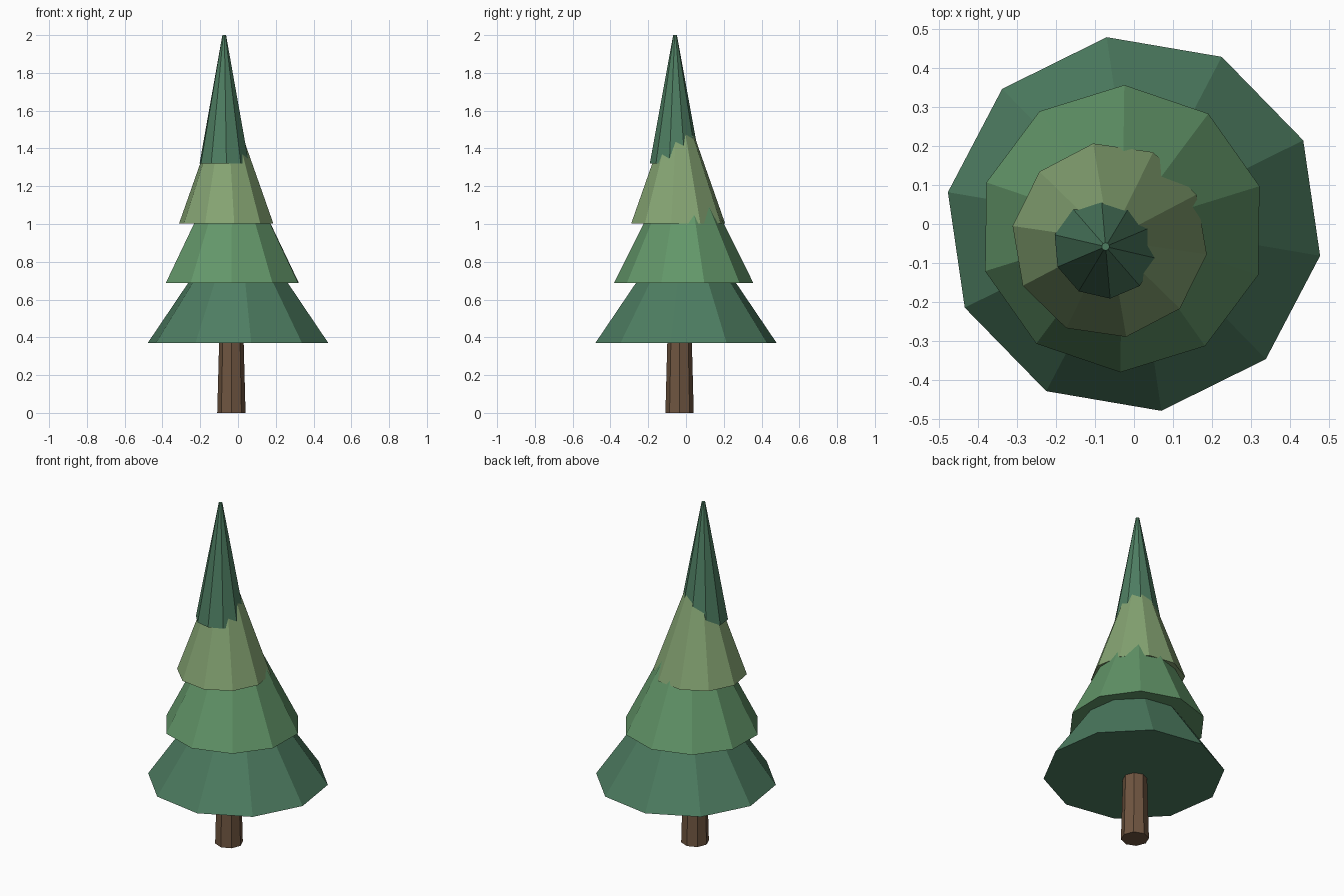
import bpy, math

if "Cube" in bpy.data.objects:
    bpy.data.objects.remove(bpy.data.objects["Cube"])


def material(name, rgb):
    m = bpy.data.materials.new(name)
    m.diffuse_color = (*rgb, 1)
    m.use_nodes = True
    m.node_tree.nodes["Principled BSDF"].inputs["Base Color"].default_value = m.diffuse_color
    return m


def ring_cone(name, sides, r1, r2, z1, z2, x, y, first_angle, mat):
    """Flat-shaded capped cone with one vertex at first_angle degrees."""
    rings = [[(x + r * math.cos(math.radians(first_angle) + 2 * math.pi * i / sides),
               y + r * math.sin(math.radians(first_angle) + 2 * math.pi * i / sides), z)
              for i in range(sides)] for r, z in ((r1, z1), (r2, z2))]
    faces = [(i, (i + 1) % sides, sides + (i + 1) % sides, sides + i) for i in range(sides)]
    faces += [tuple(reversed(range(sides))), tuple(range(sides, 2 * sides))]
    mesh = bpy.data.meshes.new(name)
    mesh.from_pydata(rings[0] + rings[1], [], faces)
    mesh.materials.append(mat)
    obj = bpy.data.objects.new(name, mesh)
    bpy.context.collection.objects.link(obj)
    return obj


bark = material("bark", (0.16, 0.092, 0.052))
dark_green = material("dark_green", (0.075, 0.205, 0.12))
mid_green = material("mid_green", (0.125, 0.31, 0.143))
light_green = material("light_green", (0.235, 0.37, 0.17))

# Trunk, tapering up into the lowest tier
ring_cone("trunk", 8, 0.075, 0.063, 0, 0.45, -0.035, -0.034, 90, bark)

# Foliage tiers: radius, tip radius, base height, centre x, y, rotation, material
tiers = [
    (0.485, 0.02, 0.37, 0.0, 0.0, 26.3, dark_green),
    (0.369, 0.03, 0.687, -0.03, -0.012, 17.2, mid_green),
    (0.252, 0.01, 1.003, -0.0625, -0.0415, 27.7, light_green),
    (0.134, 0.01, 1.32, -0.073, -0.058, 23, dark_green),
]
for n, (r, tip, z, x, y, angle, mat) in enumerate(tiers, 1):
    ring_cone(f"foliage_tier_{n}", 10, r, tip, z, z + 0.68, x, y, angle, mat)
